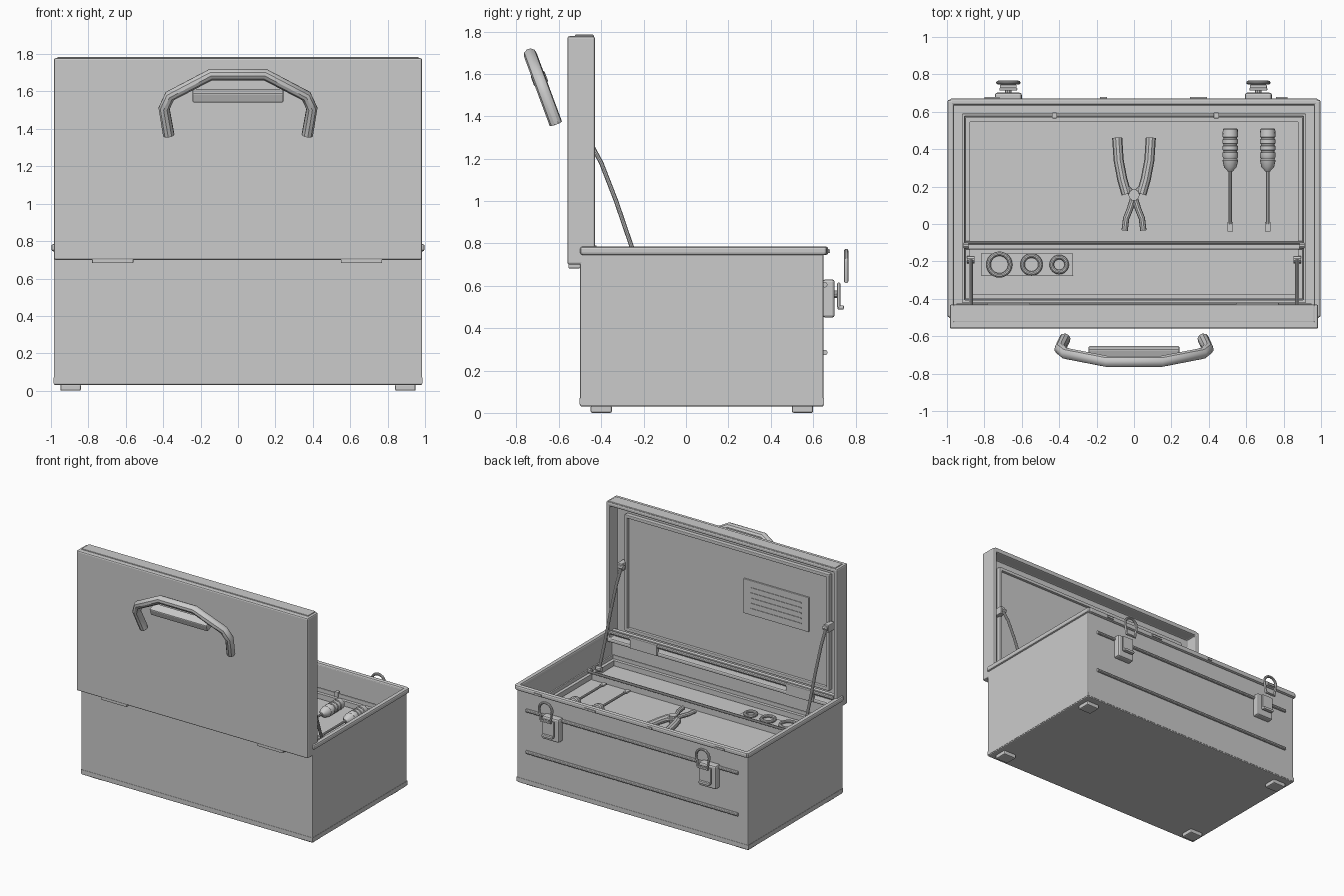
import bpy, bmesh, math
from mathutils import Vector

if "Cube" in bpy.data.objects:
    bpy.data.objects.remove(bpy.data.objects["Cube"])


def finish(name, bm, bevel=0.0, segs=2):
    me = bpy.data.meshes.new(name)
    bmesh.ops.recalc_face_normals(bm, faces=bm.faces[:])
    bm.to_mesh(me)
    bm.free()
    ob = bpy.data.objects.new(name, me)
    bpy.context.collection.objects.link(ob)
    if bevel:
        m = ob.modifiers.new("bevel", 'BEVEL')
        m.width, m.segments, m.limit_method = bevel, segs, 'ANGLE'
    return ob


def box_bm(x0, x1, y0, y1, z0, z1):
    bm = bmesh.new()
    bmesh.ops.create_cube(bm, size=1)
    for v in bm.verts:
        v.co = Vector(((x0 + x1) / 2 + v.co.x * (x1 - x0),
                       (y0 + y1) / 2 + v.co.y * (y1 - y0),
                       (z0 + z1) / 2 + v.co.z * (z1 - z0)))
    return bm


def box(name, *b, bevel=0.0):
    return finish(name, box_bm(*b), bevel)


def shell(name, b, axis, wall, depth, bevel=0.0):
    """Open box: the face pointing along axis is inset and pushed inwards."""
    bm = box_bm(*b)
    bm.normal_update()
    axis = Vector(axis)
    face = max(bm.faces, key=lambda f: f.normal.dot(axis))
    bmesh.ops.inset_individual(bm, faces=[face], thickness=wall)
    new = bmesh.ops.extrude_discrete_faces(bm, faces=[face])["faces"][0]
    bmesh.ops.translate(bm, verts=new.verts[:], vec=-axis * depth)
    return finish(name, bm, bevel)


def smooth(ob, angle=35):
    bpy.ops.object.select_all(action='DESELECT')
    ob.select_set(True)
    bpy.context.view_layer.objects.active = ob
    bpy.ops.object.shade_smooth_by_angle(angle=math.radians(angle))


def tube(name, pts, r, cyclic=False, res=3):
    cu = bpy.data.curves.new(name, 'CURVE')
    cu.dimensions = '3D'
    cu.bevel_depth, cu.bevel_resolution, cu.use_fill_caps = r, res, True
    sp = cu.splines.new('POLY')
    sp.points.add(len(pts) - 1)
    for p, co in zip(sp.points, pts):
        p.co = (*co, 1)
    sp.use_cyclic_u = cyclic
    ob = bpy.data.objects.new(name, cu)
    bpy.context.collection.objects.link(ob)
    bpy.ops.object.select_all(action='DESELECT')
    ob.select_set(True)
    bpy.context.view_layer.objects.active = ob
    bpy.ops.object.convert(target='MESH')
    ob = bpy.context.view_layer.objects.active
    smooth(ob)
    return ob


def lathe_y(name, x, z, profile, n=16):
    """Revolve (y, radius) pairs about a line parallel to y."""
    bm = bmesh.new()
    rings = [[bm.verts.new((x + r * math.cos(2 * math.pi * i / n), y,
                            z + r * math.sin(2 * math.pi * i / n))) for i in range(n)]
             for y, r in profile]
    for a, b in zip(rings, rings[1:]):
        for i in range(n):
            bm.faces.new((a[i], a[(i + 1) % n], b[(i + 1) % n], b[i]))
    bm.faces.new(rings[0])
    bm.faces.new(rings[-1])
    ob = finish(name, bm)
    smooth(ob)
    return ob


# Body: open shell, base band, feet
shell("body", (-.985, .985, -.5, .65, .03, .775), (0, 0, 1), .022, .72, .008)
box("base_band", -.987, .987, -.502, .652, .04, .07)
for sx in (-1, 1):
    for y in (-.4, .55):
        box("foot", sx * .895 - .055, sx * .895 + .055, y - .05, y + .05, 0, .035, bevel=.008)

# Rolled rim around the opening
for s in (-1, 1):
    box("side_rim", s * .98 - .018, s * .98 + .018, -.5, .665, .745, .785, bevel=.012)
box("latch_side_rim", -.985, .985, .635, .672, .745, .785, bevel=.012)
box("hinge_side_rim", -.985, .985, -.5, -.465, .745, .785, bevel=.012)
for x, w in ((-.76, .04), (-.163, .018), (.345, .045), (.79, .03)):
    box("rim_nick", x - w, x + w, .66, .679, .755, .77)

# Ribs across the latch face
for z in (.285, .605):
    tube("face_rib", [(-.9, .655, z), (.9, .655, z)], .013)

# Open lid: shell facing the latch side, top trim, inner frame
shell("lid", (-.985, .985, -.56, -.43, .7, 1.778), (0, 1, 0), .045, .1, .01)
box("lid_trim", -.965, .965, -.525, -.435, 1.77, 1.785, bevel=.004)
box("lid_liner", -.87, .87, -.535, -.515, .79, 1.68, bevel=.004)
for s in (-1, 1):
    box("lid_frame_side", s * .86 - .013, s * .86 + .013, -.53, -.495, .79, 1.68, bevel=.005)
for z in (.8, 1.67):
    box("lid_frame_bar", -.87, .87, -.53, -.495, z - .013, z + .013, bevel=.005)

# Blank instruction plate with ruled grooves
box("lid_plate", -.69, -.135, -.52, -.503, 1.19, 1.455, bevel=.003)
for i in range(5):
    z = 1.24 + i * .04
    box("plate_rule", -.63, -.2, -.506, -.499, z - .004, z + .004)

# Hinges and hinge pin
for x in (-.67, .66):
    box("hinge_leaf", x - .115, x + .115, -.445, -.422, .705, .79, bevel=.004)
    box("hinge_base", x - .11, x + .11, -.555, -.5, .682, .705, bevel=.004)
tube("hinge_pin", [(-.95, -.44, .775), (.95, -.44, .775)], .014)

# Lid stays, slightly bowed
for s in (-1, 1):
    x = s * .872
    tube("lid_stay", [(x, -.46, 1.29), (x, -.40, 1.18), (x, -.33, 1.0),
                      (x, -.255, .78), (x, -.19, .61)], .011)
    for y, z in ((-.46, 1.29), (-.19, .61)):
        tube("stay_pivot", [(x - .02, y, z), (x + .02, y, z)], .02)
    box("stay_bracket", min(s * .86, s * .9), max(s * .86, s * .9), -.52, -.45, 1.26, 1.32, bevel=.005)

# Carry handle, leaning back with the lid
def lean(x, z):
    return (x, -.62 - (z - 1.38) * .37, z)

half = [(.37, 1.365), (.395, 1.51), (.365, 1.575), (.145, 1.69)]
tube("carry_handle", [lean(-x, z) for x, z in half] + [lean(x, z) for x, z in half[::-1]], .031)
grip = box("handle_pad", -.243, .243, -.035, .035, -.028, .028, bevel=.008)
grip.location = (0, -.692, 1.577)
grip.rotation_euler.x = math.atan(.37)

# Latches: case, lever, wire bail
for x in (-.672, .665):
    box("latch_case", x - .072, x + .072, .645, .702, .45, .63, bevel=.012)
    box("latch_lever", x - .048, x + .048, .713, .729, .495, .615, bevel=.006)
    box("latch_lip", x - .045, x + .045, .715, .745, .488, .508, bevel=.005)
    tube("latch_pin", [(x, .69, .56), (x, .72, .56)], .018)
    arch = [(x + .055 * math.cos(math.pi * i / 10), .756, .71 + .055 * math.sin(math.pi * i / 10))
            for i in range(11)]
    tube("latch_bail", [(x + .04, .756, .62)] + arch + [(x - .04, .756, .62)], .01, cyclic=True)

# Tray with lip, divider and rail
shell("tray", (-.92, .92, -.42, .59, .5, .625), (0, 0, 1), .02, .07, .004)
for s in (-1, 1):
    box("tray_side_step", s * .89 - .012, s * .89 + .012, -.4, .57, .56, .6)
for y in (-.39, .557):
    box("tray_end_step", -.89, .89, y - .012, y + .012, .56, .6)
box("tray_divider", -.9, .9, -.135, -.11, .55, .61, bevel=.003)
tube("divider_rail", [(-.9, -.1, .615), (.9, -.1, .615)], .009)
for s in (-1, 1):
    tube("rail_knob", [(s * .885, -.115, .62), (s * .912, -.115, .62)], .016)
for x in (-.425, .44):
    box("tray_tab", x - .014, x + .014, .565, .595, .6, .64, bevel=.003)

# Pliers
PZ = .59
for s in (-1, 1):
    tube("plier_grip", [(s * .04, .16, PZ), (s * .063, .24, PZ), (s * .082, .34, PZ),
                        (s * .09, .462, PZ)], .027)
    tube("plier_arm", [(s * .05, .2, PZ), (0, .155, PZ)], .018)
    tube("plier_jaw", [(0, .15, PZ), (s * .022, .08, PZ), (s * .042, .03, PZ), (s * .05, -.035, PZ)], .017)
tube("plier_pivot", [(0, .155, PZ - .03), (0, .155, PZ + .032)], .03)

# Screwdrivers with ridged handles
for x in (.515, .715):
    z = .597
    prof = [(.28, .012), (.305, .034), (.34, .042), (.348, .036)]
    for y in (.36, .395, .43):
        prof += [(y, .042), (y + .022, .042), (y + .024, .036), (y + .033, .036)]
    prof += [(.465, .042), (.505, .04), (.51, .035)]
    lathe_y("screwdriver_handle", x, z, prof)
    tube("screwdriver_shaft", [(x, .3, z), (x, 0, z)], .009)
    box("screwdriver_tip", x - .014, x + .014, -.04, .012, z - .006, z + .006)

# Rings on a holder plate
box("ring_holder", -.815, -.325, -.275, -.158, .55, .582, bevel=.003)
for x, r in ((-.72, .058), (-.548, .048), (-.4, .04)):
    tube("ring", [(x + r * math.cos(a * math.pi / 12), -.217 + r * math.sin(a * math.pi / 12), .595)
                  for a in range(24)], .012, cyclic=True)
